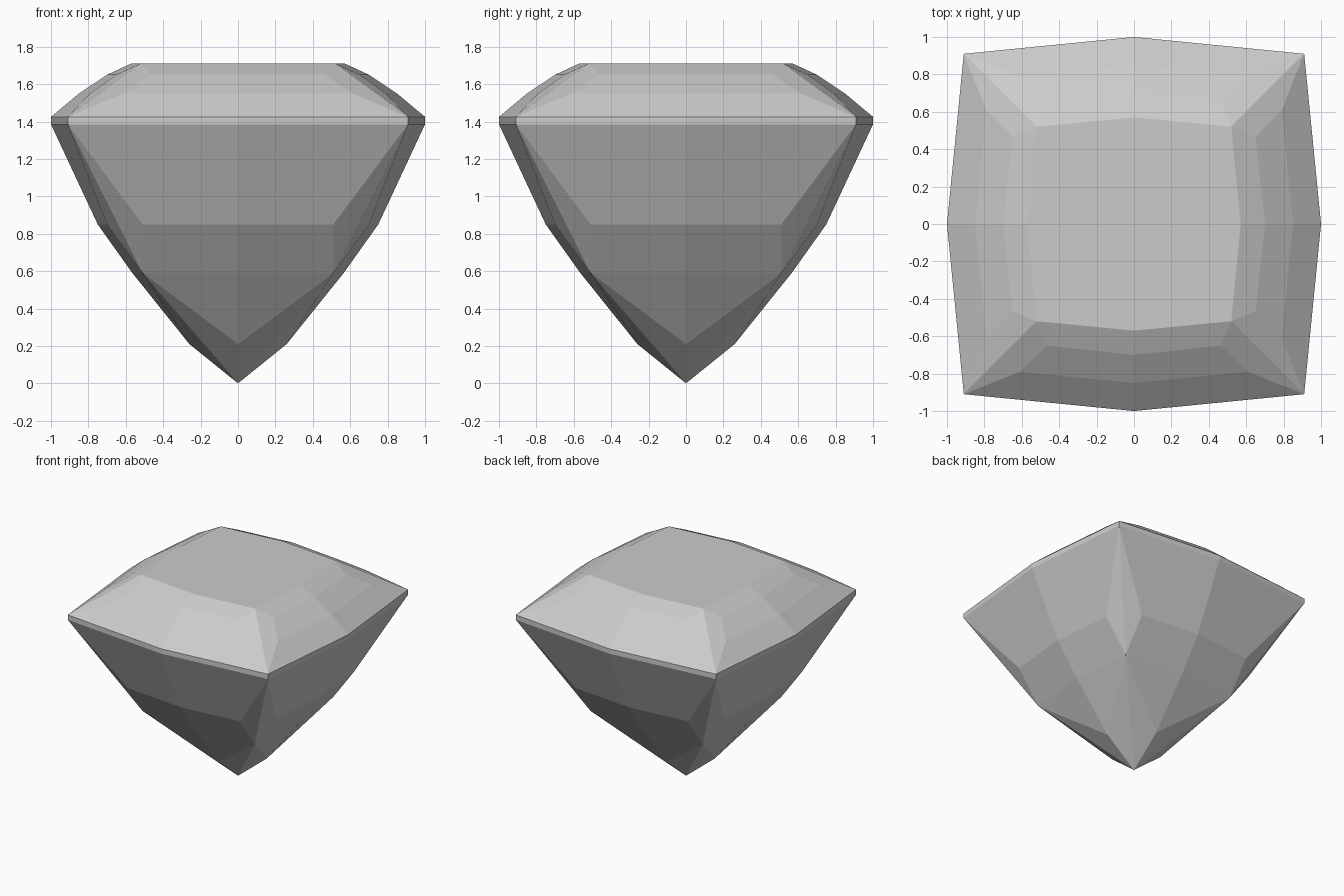
import bpy
import bmesh
from mathutils import Matrix, Vector
from math import pi

cube = bpy.data.objects.get("Cube")
if cube:
    bpy.data.objects.remove(cube, do_unlink=True)

# Grey stone material
STONE = (0.6, 0.6, 0.6, 1.0)
mat = bpy.data.materials.new("stone grey")
mat.use_nodes = True
mat.diffuse_color = STONE
mat.node_tree.nodes["Principled BSDF"].inputs["Base Color"].default_value = STONE

# Facet corners in one eighth of the stone: mid = side centre, cor = diagonal
P = {
    "table_mid": (0.57, 0, 1.71), "table_cor": (0.52, 0.52, 1.71),
    "star_mid": (0.70, 0, 1.65), "star_side": (0.65, 0.465, 1.65),
    "bezel_mid": (0.85, 0, 1.55), "bezel_side": (0.79, 0.61, 1.55),
    "rim_mid": (1, 0, 1.425), "rim_cor": (0.91, 0.91, 1.425),
    "belt_mid": (1, 0, 1.385), "belt_cor": (0.91, 0.91, 1.385),
    "main_mid": (0.75, 0, 0.85), "main_side": (0.70, 0.51, 0.85),
    "low_mid": (0.565, 0, 0.59), "low_cor": (0.51, 0.51, 0.59),
    "tip_mid": (0.26, 0, 0.21), "culet": (0, 0, 0),
}

FACETS = [
    # crown
    "star_mid star_side table_cor table_mid",
    "bezel_mid bezel_side star_side star_mid",
    "rim_mid rim_cor bezel_side bezel_mid",
    "rim_cor table_cor star_side bezel_side",
    # girdle
    "belt_mid belt_cor rim_cor rim_mid",
    # pavilion
    "main_mid main_side belt_cor belt_mid",
    "belt_cor main_side low_cor",
    "low_mid low_cor main_side main_mid",
    "tip_mid low_cor low_mid",
    "culet low_cor tip_mid",
]

bm = bmesh.new()

# Repeat the eighth around the stone, mirrored across each diagonal
for quarter in range(4):
    turn = Matrix.Rotation(quarter * pi / 2, 3, "Z")
    for mirrored in (False, True):
        for facet in FACETS:
            verts = []
            for key in facet.split():
                x, y, z = P[key]
                co = Vector((y, x, z)) if mirrored else Vector((x, y, z))
                verts.append(bm.verts.new(turn @ co))
            bm.faces.new(verts)

bmesh.ops.remove_doubles(bm, verts=bm.verts, dist=0.001)

# Flat table on top
bmesh.ops.holes_fill(bm, edges=[e for e in bm.edges if e.is_boundary], sides=0)
bmesh.ops.recalc_face_normals(bm, faces=bm.faces)

mesh = bpy.data.meshes.new("cut_gem")
bm.to_mesh(mesh)
bm.free()
mesh.materials.append(mat)
gem = bpy.data.objects.new("cut_gem", mesh)
bpy.context.collection.objects.link(gem)
